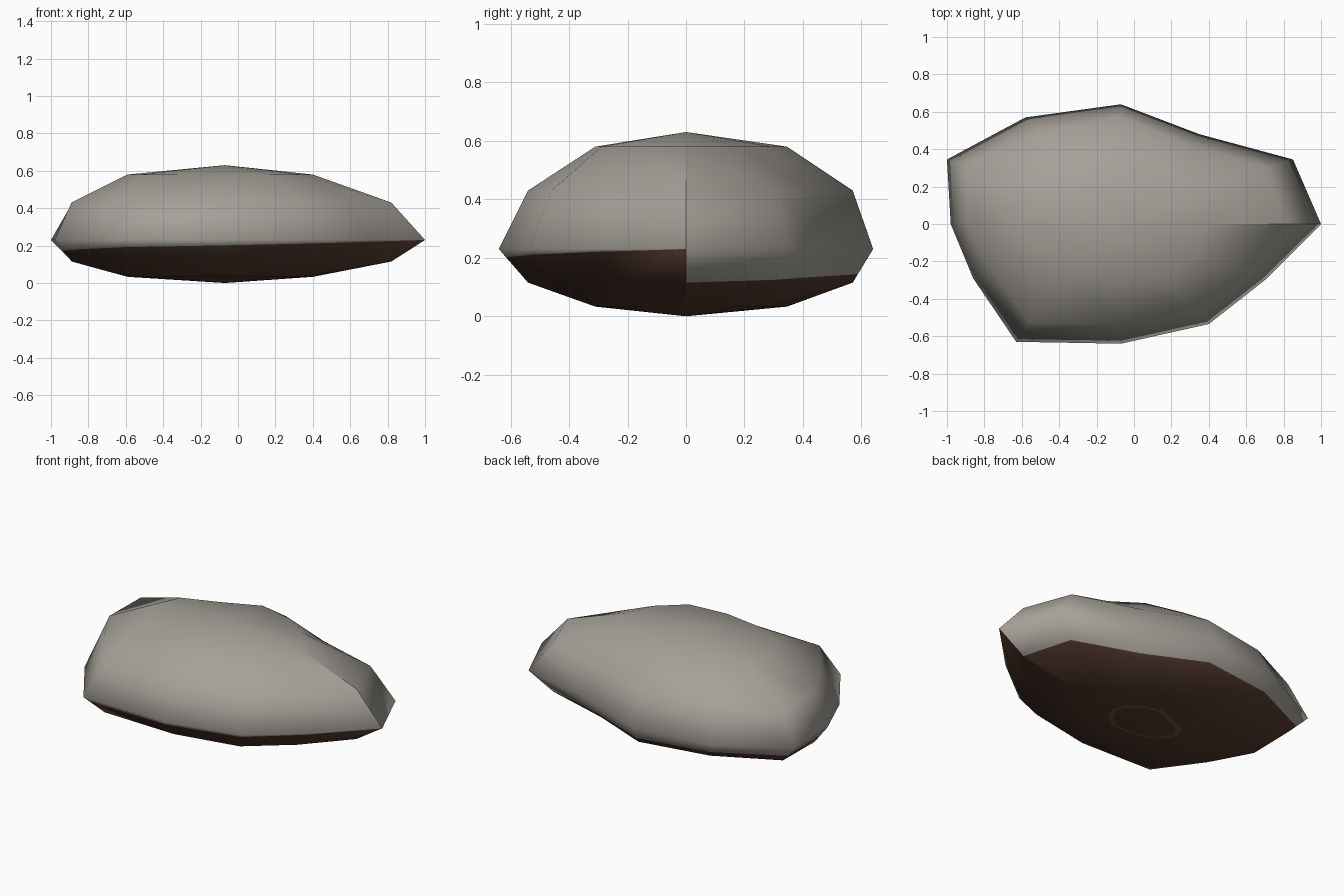
import bpy
import bmesh

if "Cube" in bpy.data.objects:
    bpy.data.objects.remove(bpy.data.objects["Cube"])


def material(name, rgb):
    m = bpy.data.materials.new(name)
    m.diffuse_color = (*rgb, 1.0)
    m.use_nodes = True
    m.node_tree.nodes["Principled BSDF"].inputs["Base Color"].default_value = m.diffuse_color
    return m


# Outlines of the rock, clockwise seen from above, starting at the pointed end
WIDE = [(1.0, 0.0), (0.70, -0.30), (0.40, -0.535), (-0.07, -0.64),
        (-0.63, -0.63), (-0.86, -0.29), (-0.98, 0.0), (-1.0, 0.345),
        (-0.58, 0.57), (-0.07, 0.64), (0.35, 0.48), (0.85, 0.345)]
SHOULDER = [(0.82, 0.0), (0.59, -0.255), (0.335, -0.46), (-0.07, -0.54),
            (-0.557, -0.525), (-0.755, -0.25), (-0.89, 0.0), (-0.885, 0.305),
            (-0.51, 0.49), (-0.07, 0.57), (0.295, 0.42), (0.71, 0.297)]
CROWN = [(0.40, 0.0), (0.337, -0.157), (0.18, -0.29), (-0.07, -0.31),
         (-0.33, -0.27), (-0.52, -0.155), (-0.59, 0.0), (-0.516, 0.165),
         (-0.29, 0.25), (-0.07, 0.345), (0.16, 0.29), (0.337, 0.17)]
N = len(WIDE)

bm = bmesh.new()


def ring(outline, z):
    return [bm.verts.new((x, y, z)) for x, y in outline]


def face(verts, mat):
    f = bm.faces.new(verts)
    f.material_index = mat
    f.smooth = True


def bridge(top, bottom, mat):
    for i in range(N):
        j = (i + 1) % N
        face([top[i], top[j], bottom[j], bottom[i]], mat)


def fan(rim, tip, mat):
    for i in range(N):
        face([rim[i], rim[(i + 1) % N], tip], mat)


wide = ring(WIDE, 0.23)
top_tip = bm.verts.new((-0.07, 0.0, 0.63))
low_tip = bm.verts.new((-0.07, 0.0, 0.0))

# Stone cap
shoulder, crown = ring(SHOULDER, 0.43), ring(CROWN, 0.58)
bridge(wide, shoulder, 0)
bridge(shoulder, crown, 0)
fan(crown, top_tip, 0)

# Earth line spirals down once around the rock, from the widest ring to the next
under, base = ring(SHOULDER, 0.115), ring(CROWN, 0.033)
line = [wide[0]]
line += [bm.verts.new(wide[i].co.lerp(under[i].co, i / N)) for i in range(1, N)]
line.append(under[0])
for i in range(N):
    j = (i + 1) % N
    stone = [wide[i], wide[j], line[i + 1], line[i]]
    earth = [line[i], line[i + 1], under[j], under[i]]
    face(list(dict.fromkeys(stone)), 0)
    face(list(dict.fromkeys(earth)), 1)

# Earth-stained underside with a thin lighter band around the lowest point
bridge(under, base, 1)
outer = [bm.verts.new(low_tip.co.lerp(v.co, 0.48)) for v in base]
inner = [bm.verts.new(low_tip.co.lerp(v.co, 0.42)) for v in base]
bridge(base, outer, 1)
bridge(outer, inner, 2)
fan(inner, low_tip, 1)

bmesh.ops.recalc_face_normals(bm, faces=bm.faces[:])

# Crease down the pointed end
crease = {wide[0], shoulder[0], crown[0], under[0], base[0]}
for e in bm.edges:
    if e.verts[0] in crease and e.verts[1] in crease:
        e.smooth = False

mesh = bpy.data.meshes.new("rock")
bm.to_mesh(mesh)
bm.free()
mesh.materials.append(material("grey stone", (0.38, 0.357, 0.318)))
mesh.materials.append(material("brown earth", (0.088, 0.043, 0.026)))
mesh.materials.append(material("light brown earth", (0.17, 0.085, 0.052)))
rock = bpy.data.objects.new("rock", mesh)
bpy.context.collection.objects.link(rock)
